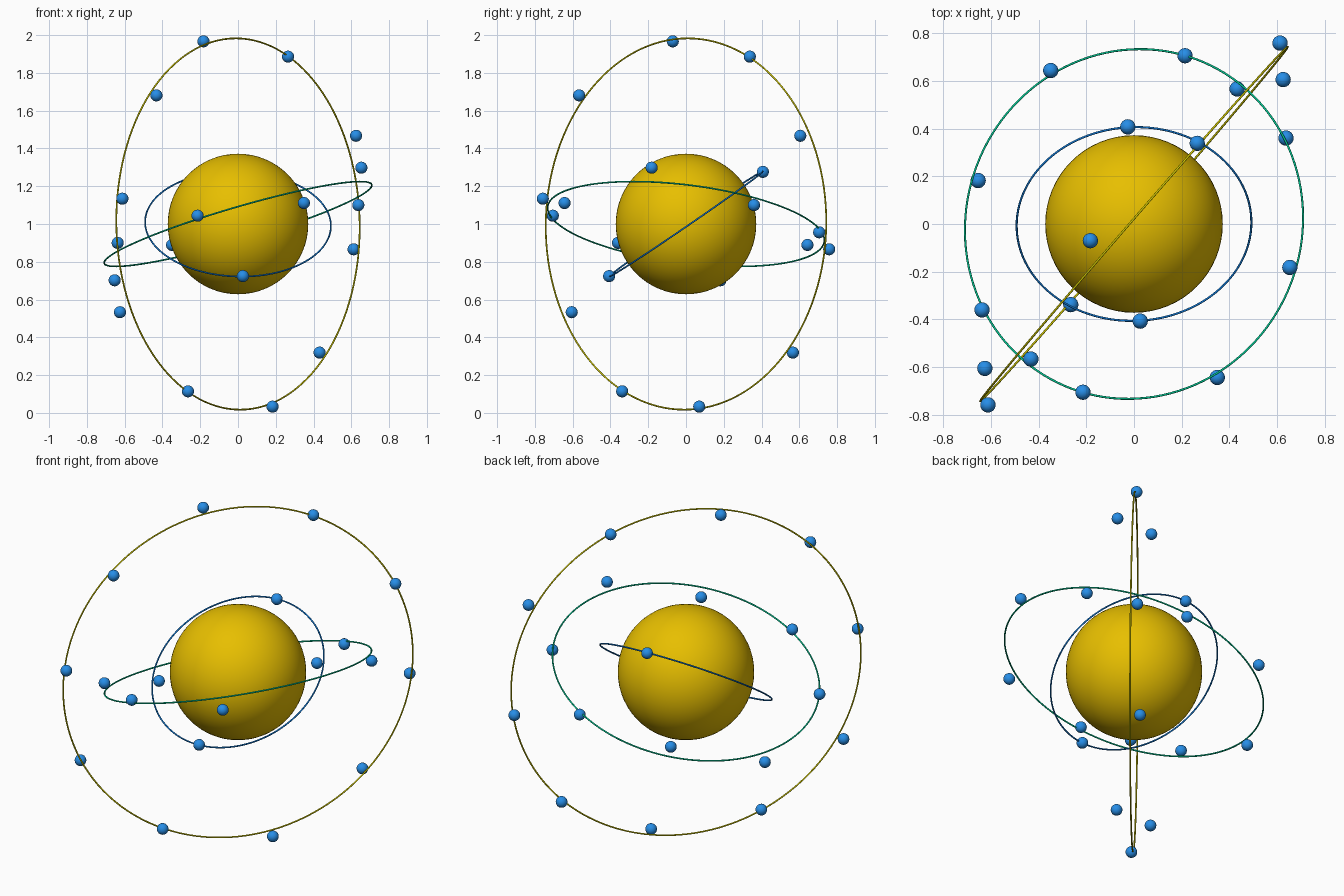
import bpy
import math
from mathutils import Vector

cube = bpy.data.objects.get("Cube")
if cube:
    bpy.data.objects.remove(cube, do_unlink=True)

CENTRE = Vector((0, 0, 1))


def material(name, colour):
    mat = bpy.data.materials.new(name)
    mat.use_nodes = True
    mat.diffuse_color = (*colour, 1)
    mat.node_tree.nodes["Principled BSDF"].inputs["Base Color"].default_value = (*colour, 1)
    return mat


def ball(name, offset, radius, mat, segments, rings):
    bpy.ops.mesh.primitive_uv_sphere_add(segments=segments, ring_count=rings,
                                         radius=radius, location=CENTRE + offset)
    obj = bpy.context.object
    obj.name = name
    obj.data.materials.append(mat)
    bpy.ops.object.shade_smooth_by_angle(angle=math.radians(60))


def ring(name, normal, radius, mat):
    turn = Vector(normal).to_track_quat("Z", "Y").to_euler()
    bpy.ops.mesh.primitive_torus_add(location=CENTRE, rotation=turn,
                                     major_radius=radius, minor_radius=0.0045,
                                     major_segments=128, minor_segments=8)
    obj = bpy.context.object
    obj.name = name
    obj.data.materials.append(mat)
    bpy.ops.object.shade_smooth()


gold = material("gold", (0.8, 0.52, 0.0))
bead_blue = material("bead blue", (0.02, 0.27, 0.8))
olive = material("yellow", (0.66, 0.6, 0.0))
green = material("sea green", (0.0, 0.6, 0.3))
ring_blue = material("ring blue", (0.005, 0.2, 0.7))

# Central body
ball("central_sphere", Vector((0, 0, 0)), 0.372, gold, 64, 32)

# Thin orbit rings, each given by its axis
ring("outer_ring", (0.755, -0.655, 0.015), 0.983, olive)
ring("middle_ring", (-0.28, 0.12, 0.953), 0.738, green)
ring("inner_ring", (0.025, -0.565, 0.825), 0.492, ring_blue)

# Beads come in opposite pairs around the centre
pairs = {
    "outer_bead": [(-0.183, -0.07, 0.967), (0.265, 0.338, 0.886),
                   (0.625, 0.605, 0.467), (0.612, 0.758, -0.134),
                   (0.432, 0.566, -0.681)],
    "middle_bead": [(0.653, -0.182, 0.298), (0.637, 0.36, 0.1),
                    (0.349, -0.643, 0.111), (-0.214, -0.705, 0.044)],
    "inner_bead": [(-0.026, 0.407, 0.276)],
}
for name, offsets in pairs.items():
    for i, offset in enumerate(offsets):
        for side, sign in (("a", 1), ("b", -1)):
            ball(f"{name}_{i + 1}{side}", sign * Vector(offset), 0.032, bead_blue, 24, 12)
